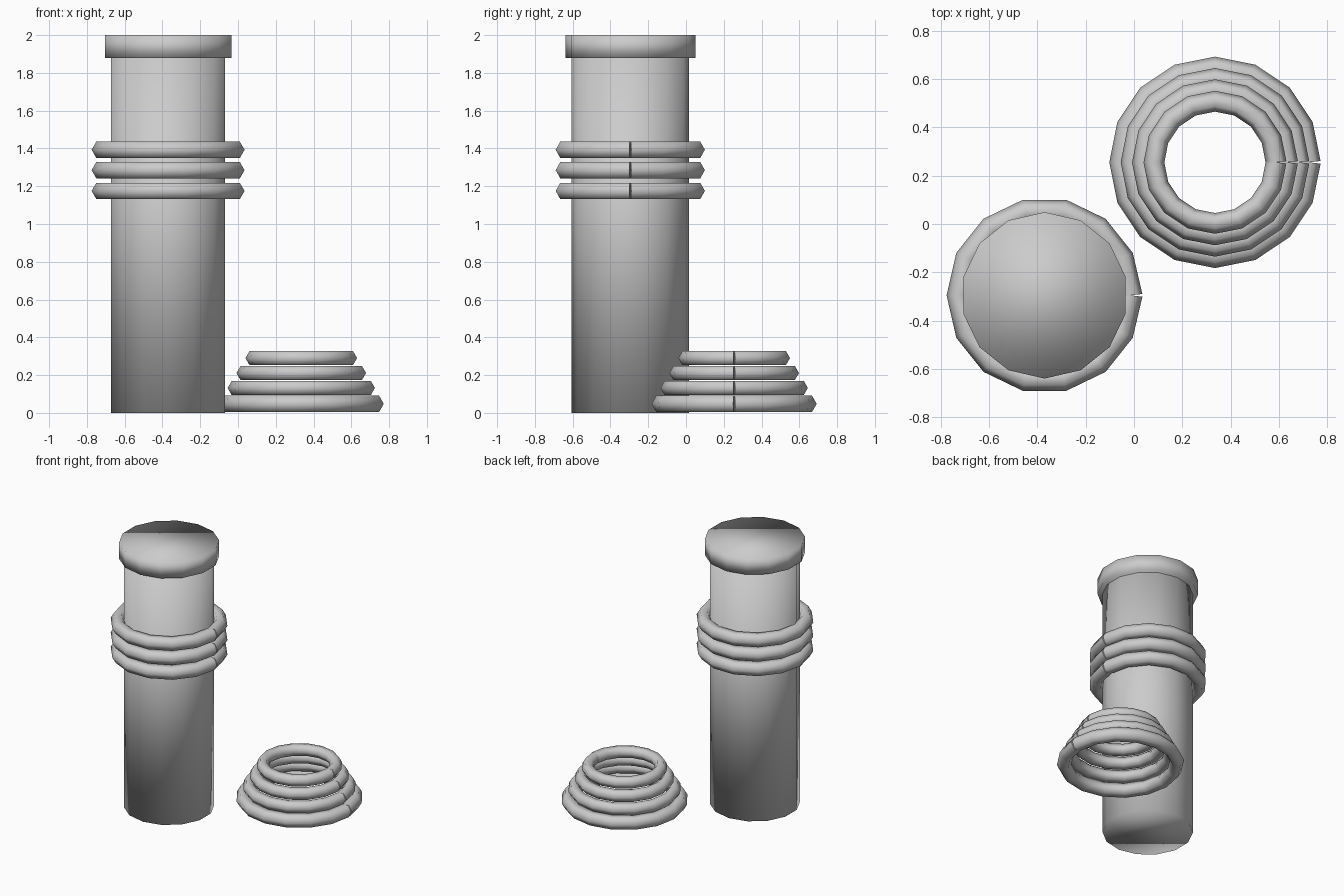
import bpy, math

if "Cube" in bpy.data.objects:
    bpy.data.objects.remove(bpy.data.objects["Cube"])

grey = bpy.data.materials.new("plain grey")
grey.diffuse_color = (0.6, 0.6, 0.6, 1)
grey.use_nodes = True
grey.node_tree.nodes["Principled BSDF"].inputs["Base Color"].default_value = grey.diffuse_color


def make_object(name, verts, faces, flat_faces=()):
    mesh = bpy.data.meshes.new(name)
    mesh.from_pydata(verts, [], faces)
    mesh.update()
    for poly in mesh.polygons:
        poly.use_smooth = poly.index not in flat_faces
    mesh.materials.append(grey)
    obj = bpy.data.objects.new(name, mesh)
    bpy.context.collection.objects.link(obj)
    return obj


def prism(name, cx, cy, radius, z0, z1, sides=14):
    """Upright smooth-shaded prism with one corner on +y."""
    verts = []
    for z in (z0, z1):
        for i in range(sides):
            a = math.pi / 2 + math.tau * i / sides
            verts.append((cx + radius * math.cos(a), cy + radius * math.sin(a), z))
    faces = [(i, (i + 1) % sides, (i + 1) % sides + sides, i + sides)
             for i in range(sides)]
    faces.append(tuple(reversed(range(sides))))
    faces.append(tuple(range(sides, 2 * sides)))
    return make_object(name, verts, faces)


def rope_ring(name, cx, cy, cz, major, minor, sides):
    """Six-sided rope swept once around, with a thin wedge gap on +x."""
    n = 6
    verts, faces = [], []
    for i in range(sides + 1):
        a = math.tau * i / sides
        # the two end sections lean away from each other to open the gap
        tilt = 0.11 if i == 0 else -0.11 if i == sides else 0.0
        for j in range(n):
            b = math.tau * j / n
            r = minor * math.cos(b)
            verts.append((cx + major * math.cos(a) + r * math.cos(a + tilt),
                          cy + major * math.sin(a) + r * math.sin(a + tilt),
                          cz + minor * math.sin(b)))
    for i in range(sides):
        for j in range(n):
            k = (j + 1) % n
            faces.append((i * n + j, (i + 1) * n + j, (i + 1) * n + k, i * n + k))
    # rope ends
    faces.append(tuple(range(n)))
    faces.append(tuple(sides * n + j for j in reversed(range(n))))
    return make_object(name, verts, faces, (len(faces) - 2, len(faces) - 1))


# mooring post and its cap
PX, PY = -0.37, -0.295
prism("post", PX, PY, 0.31, 0.0, 1.89)
prism("post_cap", PX, PY, 0.344, 1.88, 2.0)

# rope wound around the post
for i, z in enumerate((1.175, 1.285, 1.393)):
    rope_ring(f"post_rope_{i + 1}", PX, PY, z, 0.355, 0.05, 14)

# coiled rope pile on the ground: (height, ring radius, rope radius)
pile = ((0.048, 0.387, 0.05), (0.132, 0.346, 0.044),
        (0.211, 0.299, 0.044), (0.290, 0.2525, 0.043))
for i, (z, major, minor) in enumerate(pile):
    rope_ring(f"rope_coil_{i + 1}", 0.335, 0.255, z, major, minor, 16)
